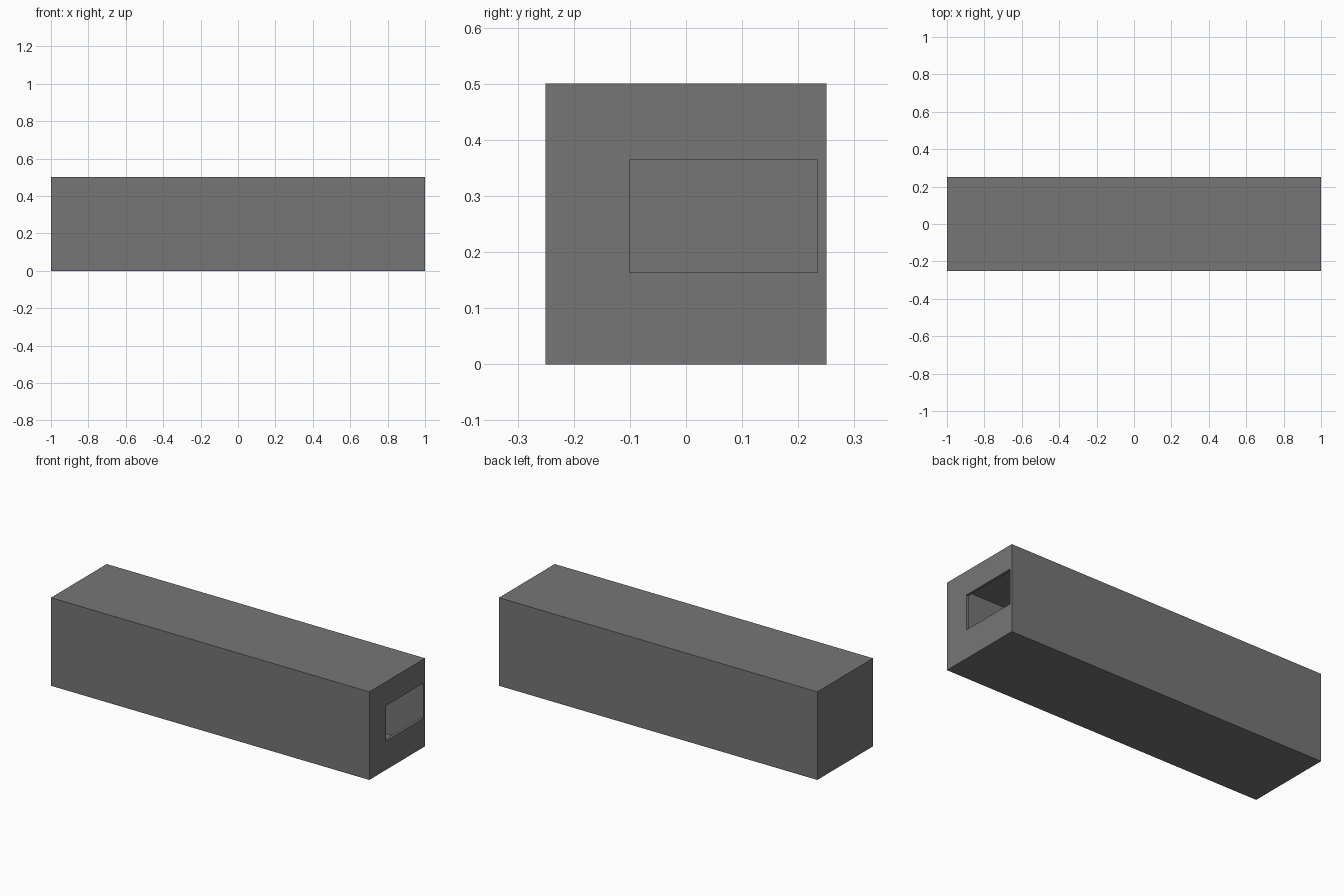
import bpy

if "Cube" in bpy.data.objects:
    bpy.data.objects.remove(bpy.data.objects["Cube"])


def box(name, lo, hi):
    """Axis-aligned box between two corners."""
    bpy.ops.mesh.primitive_cube_add(size=1)
    ob = bpy.context.object
    ob.name = name
    for v in ob.data.vertices:
        v.co = [h if c > 0 else l for c, l, h in zip(v.co, lo, hi)]
    return ob


def cut(target, cutter):
    """Subtract the cutter, then discard it."""
    mod = target.modifiers.new("cut", 'BOOLEAN')
    mod.operation = 'DIFFERENCE'
    mod.solver = 'EXACT'
    mod.object = cutter
    bpy.context.view_layer.objects.active = target
    bpy.ops.object.modifier_apply(modifier=mod.name)
    bpy.data.objects.remove(cutter, do_unlink=True)


T = 0.015  # wall thickness

# Long closed shell in dark grey
shell = box("hollow_shell", (-1, -0.25, 0), (1, 0.25, 0.5))
grey = bpy.data.materials.new("dark_grey")
grey.diffuse_color = (0.18, 0.18, 0.18, 1)
grey.use_nodes = True
grey.node_tree.nodes["Principled BSDF"].inputs["Base Color"].default_value = grey.diffuse_color
shell.data.materials.append(grey)

# Hollow interior
cut(shell, box("cavity_cutter", (-1 + T, -0.25 + T, T), (1 - T, 0.25 - T, 0.5 - T)))

# Window in the right end wall, close to the back side
cut(shell, box("window_cutter", (0.9, -0.101, 0.164), (1.1, 0.234, 0.364)))
